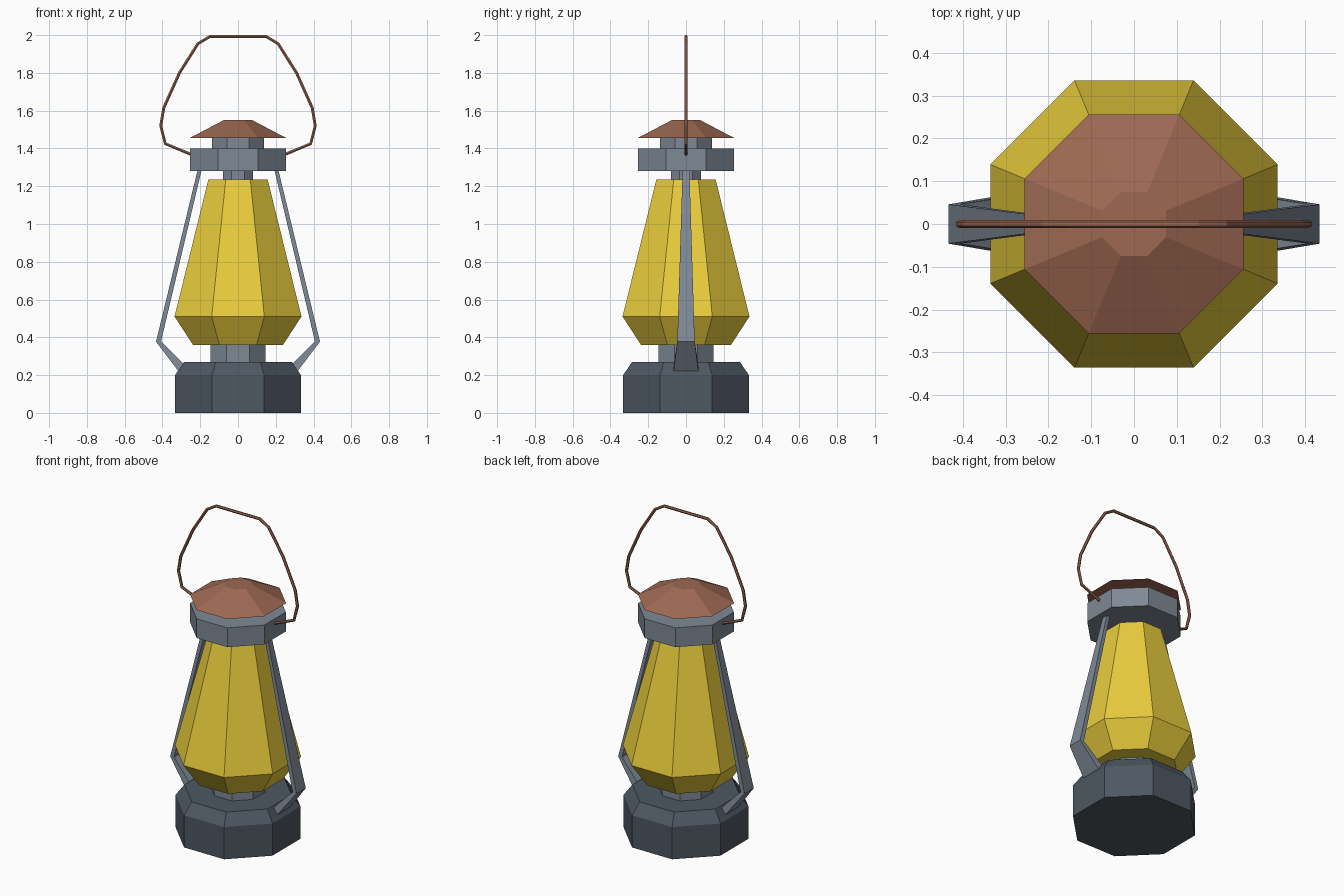
import bpy, bmesh, math

if "Cube" in bpy.data.objects:
    bpy.data.objects.remove(bpy.data.objects["Cube"])


def material(name, rgb):
    m = bpy.data.materials.new(name)
    m.diffuse_color = (*rgb, 1)
    m.use_nodes = True
    m.node_tree.nodes["Principled BSDF"].inputs["Base Color"].default_value = m.diffuse_color
    return m


STEEL = material("steel", (0.21, 0.25, 0.30))
DARK = material("dark_steel", (0.075, 0.095, 0.12))
YELLOW = material("yellow_glass", (0.82, 0.61, 0.045))
COPPER = material("copper", (0.34, 0.14, 0.085))


def add_mesh(name, bm, mat):
    bmesh.ops.recalc_face_normals(bm, faces=bm.faces)
    me = bpy.data.meshes.new(name)
    bm.to_mesh(me)
    bm.free()
    me.materials.append(mat)
    ob = bpy.data.objects.new(name, me)
    bpy.context.collection.objects.link(ob)
    return ob


def skin(bm, rings):
    """Bridge equal-sized vertex rings and cap both ends."""
    for a, b in zip(rings, rings[1:]):
        n = len(a)
        for i in range(n):
            j = (i + 1) % n
            bm.faces.new((a[i], a[j], b[j], b[i]))
    bm.faces.new(rings[0][::-1])
    bm.faces.new(rings[-1])


def octagon(name, profile, mat):
    """Eight-sided solid from (flat-to-centre distance, height) pairs."""
    bm = bmesh.new()
    rings = []
    for d, z in profile:
        r = d / math.cos(math.pi / 8)
        angles = [math.pi / 8 + k * math.pi / 4 for k in range(8)]
        rings.append([bm.verts.new((r * math.cos(a), r * math.sin(a), z)) for a in angles])
    skin(bm, rings)
    return add_mesh(name, bm, mat)


# Stacked lantern body
octagon("base", [(0.333, 0), (0.333, 0.2), (0.285, 0.27)], DARK)
octagon("burner_neck", [(0.145, 0.26), (0.145, 0.37)], STEEL)
octagon("glass", [(0.238, 0.36), (0.336, 0.51), (0.157, 1.235)], YELLOW)
octagon("upper_neck", [(0.08, 1.225), (0.08, 1.29)], STEEL)
octagon("collar", [(0.255, 1.28), (0.255, 1.4)], STEEL)
octagon("vent", [(0.138, 1.39), (0.138, 1.465)], STEEL)
octagon("cap", [(0.256, 1.455), (0.075, 1.55)], COPPER)

# Bent side struts: outer x, outer z, inner x, inner z, half width
STRUT = [(0.214, 1.285, 0.193, 1.285, 0.018),
         (0.434, 0.377, 0.407, 0.38, 0.046),
         (0.315, 0.22, 0.28, 0.25, 0.066)]
for side, s in (("right", 1), ("left", -1)):
    bm = bmesh.new()
    rings = [[bm.verts.new(p) for p in ((s * xo, -w, zo), (s * xo, w, zo),
                                        (s * xi, w, zi), (s * xi, -w, zi))]
             for xo, zo, xi, zi, w in STRUT]
    skin(bm, rings)
    add_mesh(side + "_strut", bm, STEEL)

# Wire carrying handle, mirrored about the centre
half = [(0.245, 1.367), (0.385, 1.425), (0.409, 1.52), (0.393, 1.615),
        (0.31, 1.80), (0.212, 1.955), (0.15, 1.992)]
path = half + [(-x, z) for x, z in reversed(half)]
curve = bpy.data.curves.new("handle", 'CURVE')
curve.dimensions = '3D'
curve.bevel_depth = 0.009
curve.bevel_resolution = 1
curve.use_fill_caps = True
spline = curve.splines.new('POLY')
spline.points.add(len(path) - 1)
for point, (x, z) in zip(spline.points, path):
    point.co = (x, 0, z, 1)
spline.use_smooth = False
curve.materials.append(COPPER)
bpy.context.collection.objects.link(bpy.data.objects.new("handle", curve))
